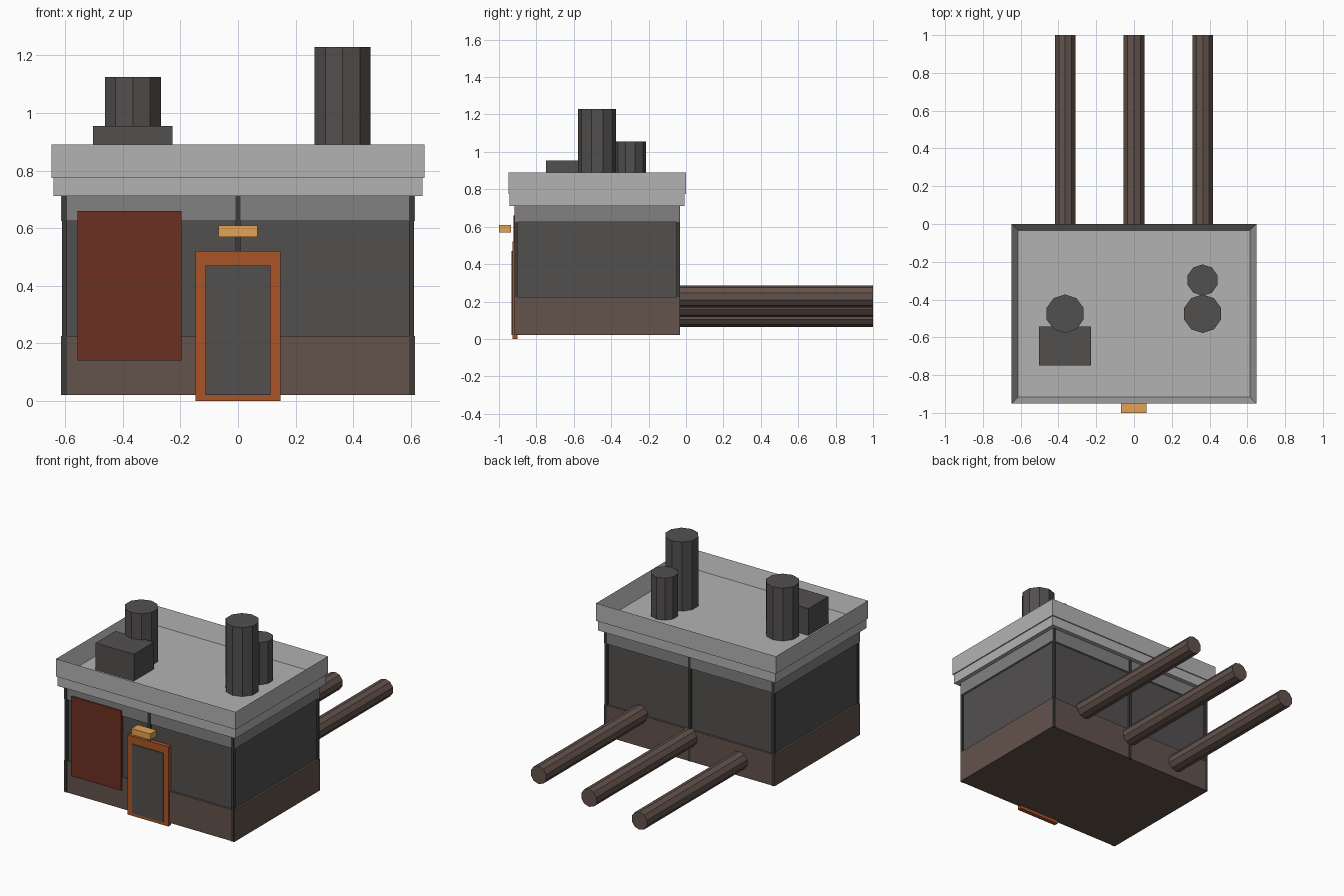
import bpy, bmesh, math
from mathutils import Matrix

if "Cube" in bpy.data.objects:
    bpy.data.objects.remove(bpy.data.objects["Cube"])

CY = -0.475  # centre of the building in y


def material(name, rgb):
    m = bpy.data.materials.new(name)
    m.diffuse_color = (*rgb, 1)
    m.use_nodes = True
    m.node_tree.nodes["Principled BSDF"].inputs["Base Color"].default_value = m.diffuse_color
    return m


DARK = material("dark_grey", (0.085, 0.08, 0.078))
SEAM = material("seam_grey", (0.045, 0.043, 0.042))
MID = material("mid_grey", (0.22, 0.22, 0.22))
LIGHT = material("light_grey", (0.45, 0.45, 0.45))
BROWN = material("brown", (0.125, 0.085, 0.07))
ORANGE = material("orange", (0.40, 0.09, 0.02))
RED = material("rust_red", (0.15, 0.03, 0.015))
LAMP = material("lamp_yellow", (0.78, 0.36, 0.09))


def finish(name, bm, mat):
    me = bpy.data.meshes.new(name)
    bm.to_mesh(me)
    bm.free()
    me.materials.append(mat)
    ob = bpy.data.objects.new(name, me)
    bpy.context.collection.objects.link(ob)
    return ob


def box(name, x, y, z, mat):
    """Box from (min, max) ranges."""
    bm = bmesh.new()
    size = Matrix.Diagonal((x[1] - x[0], y[1] - y[0], z[1] - z[0], 1))
    mid = Matrix.Translation([(a + b) / 2 for a, b in (x, y, z)])
    bmesh.ops.create_cube(bm, size=1, matrix=mid @ size)
    return finish(name, bm, mat)


def block(name, hx, hy, z, mat):
    """Box centred on the building."""
    return box(name, (-hx, hx), (CY - hy, CY + hy), z, mat)


def tube(name, centre, r, length, mat, along_y=False):
    """Ten-sided capped cylinder."""
    bm = bmesh.new()
    rot = Matrix.Rotation(math.pi / 2, 4, 'X') if along_y else Matrix()
    bmesh.ops.create_cone(bm, cap_ends=True, segments=10, radius1=r, radius2=r,
                          depth=length, matrix=Matrix.Translation(centre) @ rot)
    return finish(name, bm, mat)


# Walls and bands
block("walls", 0.602, 0.427, (0.025, 0.73), DARK)
block("base_band", 0.615, 0.44, (0.02, 0.225), BROWN)
block("top_band", 0.615, 0.44, (0.625, 0.715), MID)

# Seam posts on the front and back
for x in (-0.602, 0, 0.602):
    for side, s in (("front", -1), ("back", 1)):
        y = CY + s * 0.434
        box(f"{side}_seam_post", (x - 0.009, x + 0.009), (y - 0.009, y + 0.009),
            (0.02, 0.715), SEAM)

# Roof slab
block("roof_slab", 0.641, 0.468, (0.712, 0.777), LIGHT)

# Parapet ring: inset top face, pushed down to the roof floor
bm = bmesh.new()
bmesh.ops.create_cube(bm, size=1, matrix=Matrix.Translation((0, CY, 0.8325))
                      @ Matrix.Diagonal((1.296, 0.95, 0.115, 1)))
top = max(bm.faces, key=lambda f: f.calc_center_median().z)
bmesh.ops.inset_region(bm, faces=[top], thickness=0.048)
for v in top.verts:
    v.co.z = 0.78
finish("parapet", bm, LIGHT)

# Chimneys and roof unit
for name, x, y, r, h in (("left_chimney", -0.365, -0.475, 0.102, 1.125),
                         ("tall_chimney", 0.363, -0.475, 0.102, 1.23),
                         ("small_chimney", 0.363, -0.297, 0.083, 1.055)):
    tube(name, (x, y, (h + 0.775) / 2), r, h - 0.775, DARK)
box("roof_unit", (-0.503, -0.228), (-0.748, -0.542), (0.775, 0.955), DARK)

# Front door, panel and lamp
box("door_frame", (-0.147, 0.147), (-0.927, -0.9), (0, 0.52), ORANGE)
box("door", (-0.112, 0.112), (-0.933, -0.9), (0.02, 0.47), DARK)
box("wall_panel", (-0.558, -0.197), (-0.923, -0.9), (0.14, 0.66), RED)
box("door_lamp", (-0.068, 0.067), (-1.0, -0.935), (0.57, 0.61), LAMP)

# Rear pipes, stepping up towards +x
for i in (-1, 0, 1):
    tube("rear_pipe", (i * 0.364, 0.475, 0.175 + i * 0.052), 0.058, 1.05,
         BROWN, along_y=True)
